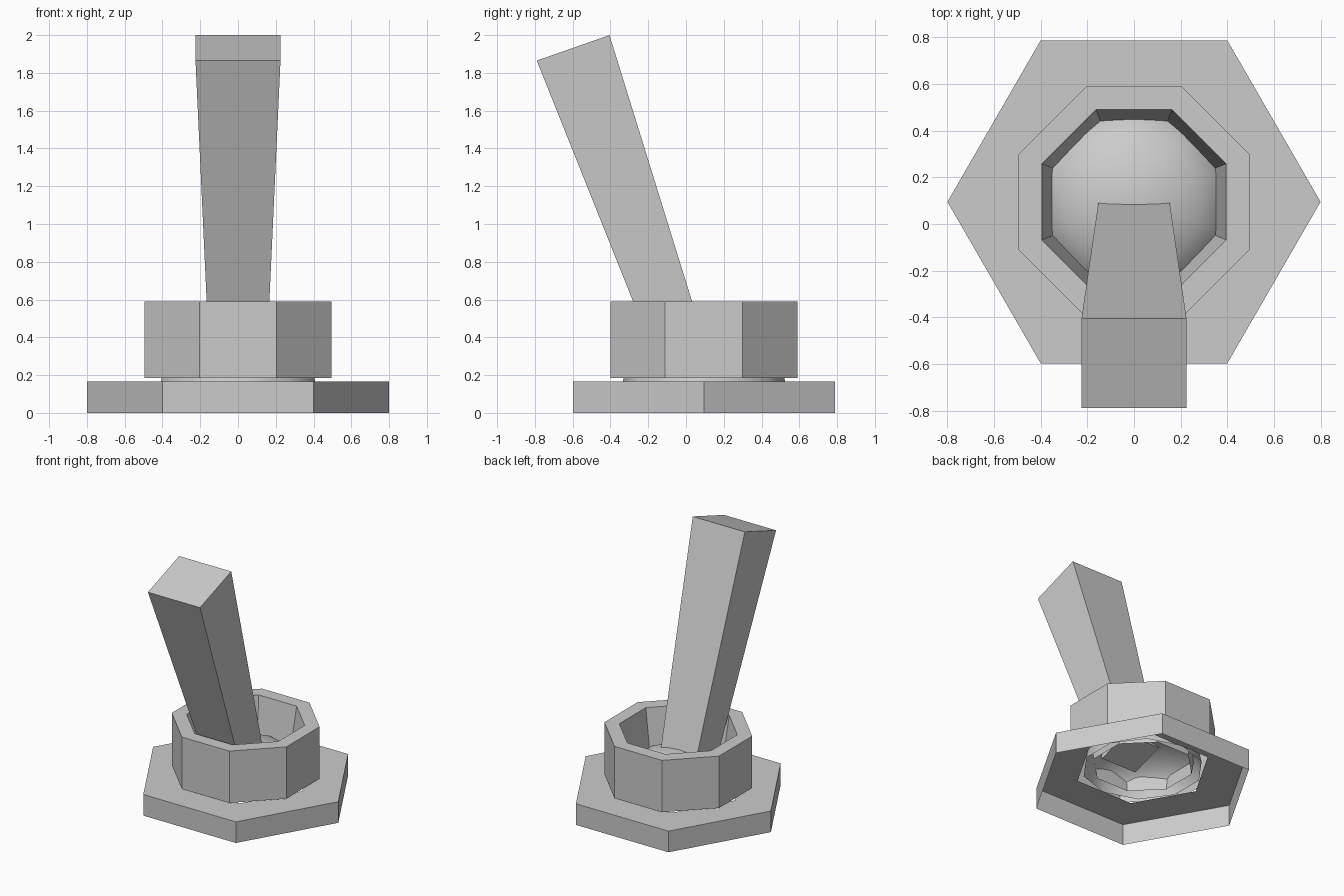
import bpy
from math import cos, sin, pi

if "Cube" in bpy.data.objects:
    bpy.data.objects.remove(bpy.data.objects["Cube"])

CY = 0.095  # centre of the round parts in y


def make_object(name, verts, faces):
    mesh = bpy.data.meshes.new(name)
    mesh.from_pydata(verts, [], faces)
    mesh.update()
    obj = bpy.data.objects.new(name, mesh)
    bpy.context.collection.objects.link(obj)
    return obj


def lathe(name, sides, profile, start, close_top=False, smooth=False):
    """Skin n-sided rings given as (corner radius, z) points."""
    verts = [(r * cos(start + 2 * pi * i / sides),
              CY + r * sin(start + 2 * pi * i / sides), z)
             for r, z in profile for i in range(sides)]
    faces = []
    for k in range(len(profile) - 1):
        for i in range(sides):
            j = (i + 1) % sides
            a, b = k * sides, (k + 1) * sides
            faces.append((a + i, a + j, b + j, b + i))
    if close_top:
        tip = len(verts)
        last = (len(profile) - 2) * sides
        del verts[last + sides:]
        faces = faces[:-sides]
        tip = len(verts)
        verts.append((0, CY, profile[-1][1]))
        faces += [(last + i, last + (i + 1) % sides, tip) for i in range(sides)]
    obj = make_object(name, verts, faces)
    if smooth:
        obj.data.shade_smooth()
    return obj


# Hexagonal base plate: open underneath, with a hexagonal hole in its top
lathe("base_plate", 6, [(0.8, 0), (0.8, 0.165), (0.49, 0.165)], 0)

# Octagonal collar: outer wall, rim and tapered inner wall, open underneath
c = 1 / cos(pi / 8)
lathe("collar", 8, [(0.495 * c, 0.185), (0.495 * c, 0.59),
                    (0.395 * c, 0.59), (0.335 * c, 0.185)], pi / 8)

# Flattened dome inside the collar
steps = 6
dome = [(0.43 * cos(k * pi / 2 / steps), 0.165 + 0.26 * sin(k * pi / 2 / steps))
        for k in range(steps + 1)]
lathe("dome", 10, dome, pi / 2, close_top=True, smooth=True)

# Leaning tapered lever: (half width, y, z) for front and back edge of each end
ends = [(0.153, -0.168, 0.31), (0.153, 0.092, 0.397),
        (0.225, -0.405, 2.0), (0.225, -0.79, 1.865)]
verts = [(s * w, y, z) for s in (-1, 1) for w, y, z in ends]
faces = [(3, 2, 1, 0), (4, 5, 6, 7)]
faces += [(i, (i + 1) % 4, 4 + (i + 1) % 4, 4 + i) for i in range(4)]
make_object("lever", verts, faces)
